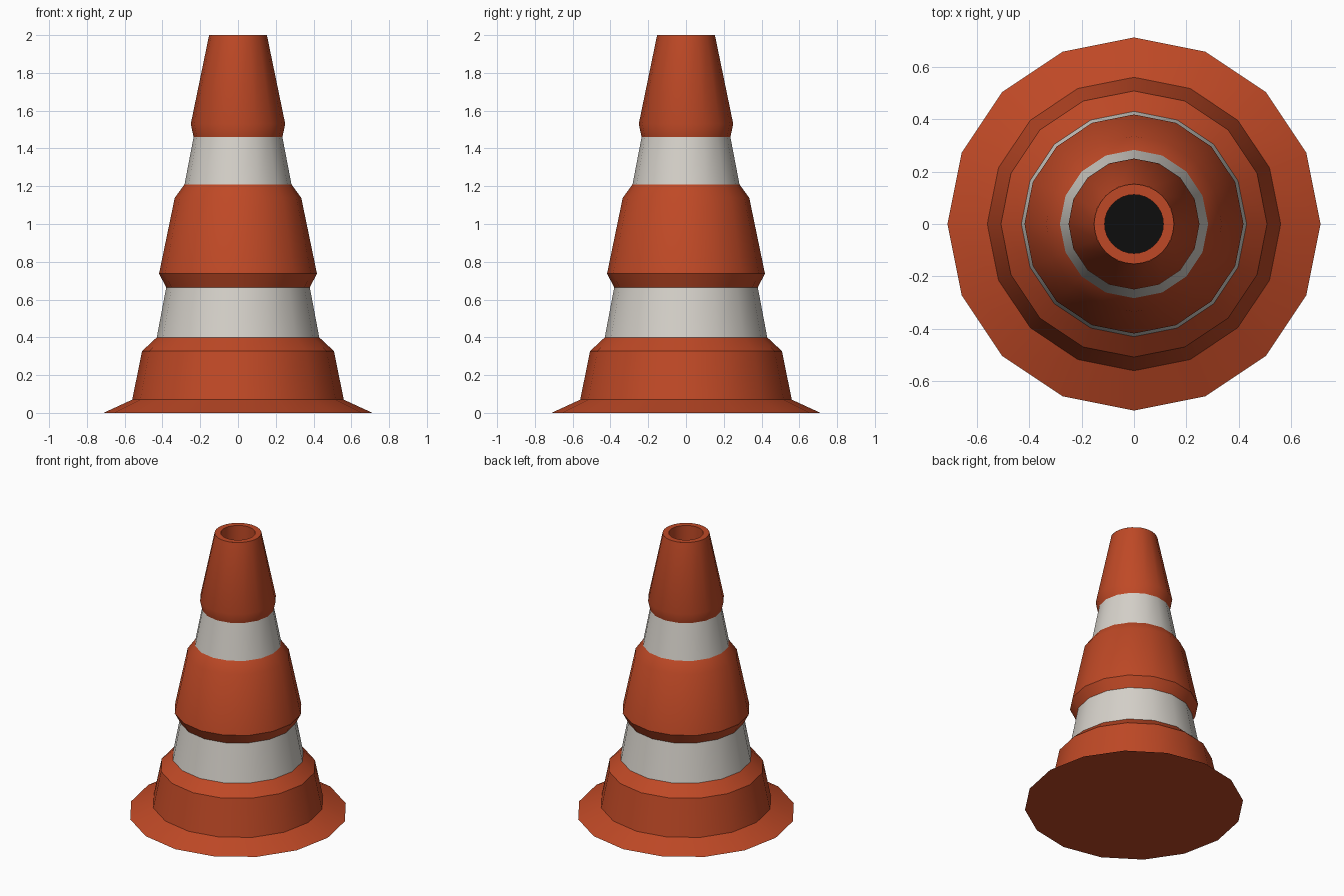
import bpy
from math import cos, sin, pi, radians

if "Cube" in bpy.data.objects:
    bpy.data.objects.remove(bpy.data.objects["Cube"], do_unlink=True)


def material(name, rgb):
    mat = bpy.data.materials.new(name)
    mat.use_nodes = True
    mat.diffuse_color = (*rgb, 1)
    mat.node_tree.nodes["Principled BSDF"].inputs["Base Color"].default_value = (*rgb, 1)
    return mat


orange = material("orange plastic", (0.52, 0.066, 0.019))
white = material("white band", (0.67, 0.64, 0.59))
black = material("black interior", (0.004, 0.004, 0.004))


def lathe(name, mat, profile, sides=16, cap_start=False):
    """Turn a (radius, height) profile around the z axis."""
    verts = [(r * cos(2 * pi * i / sides), r * sin(2 * pi * i / sides), z)
             for r, z in profile for i in range(sides)]
    faces = []
    for ring in range(len(profile) - 1):
        a, b = ring * sides, (ring + 1) * sides
        for i in range(sides):
            j = (i + 1) % sides
            faces.append((a + i, a + j, b + j, b + i))
    if cap_start:
        faces.append(tuple(reversed(range(sides))))
    mesh = bpy.data.meshes.new(name)
    mesh.from_pydata(verts, [], faces)
    mesh.materials.append(mat)
    obj = bpy.data.objects.new(name, mesh)
    bpy.context.collection.objects.link(obj)
    bpy.ops.object.select_all(action="DESELECT")
    obj.select_set(True)
    bpy.context.view_layer.objects.active = obj
    bpy.ops.object.shade_smooth_by_angle(angle=radians(30))
    return obj


# Joints shared by neighbouring sections
low_bottom, low_top = (0.43, 0.4), (0.38, 0.665)
high_bottom, high_top = (0.283, 1.21), (0.235, 1.46)

# Cone sections, from the ground up
lathe("base_section", orange,
      [(0.712, 0), (0.56, 0.07), (0.508, 0.327), low_bottom], cap_start=True)
lathe("lower_band", white, [low_bottom, low_top])
lathe("middle_section", orange, [low_top, (0.418, 0.737), (0.335, 1.138), high_bottom])
lathe("upper_band", white, [high_bottom, high_top])
lathe("top_section", orange, [high_top, (0.25, 1.53), (0.153, 2)])

# Rim and hole at the tip
lathe("rim_and_hole", orange, [(0.152, 2), (0.112, 2), (0.112, 1.78)], sides=32)
floor = lathe("hole_floor", black, [(0.112, 1.78), (0.0005, 1.78)], sides=32)
